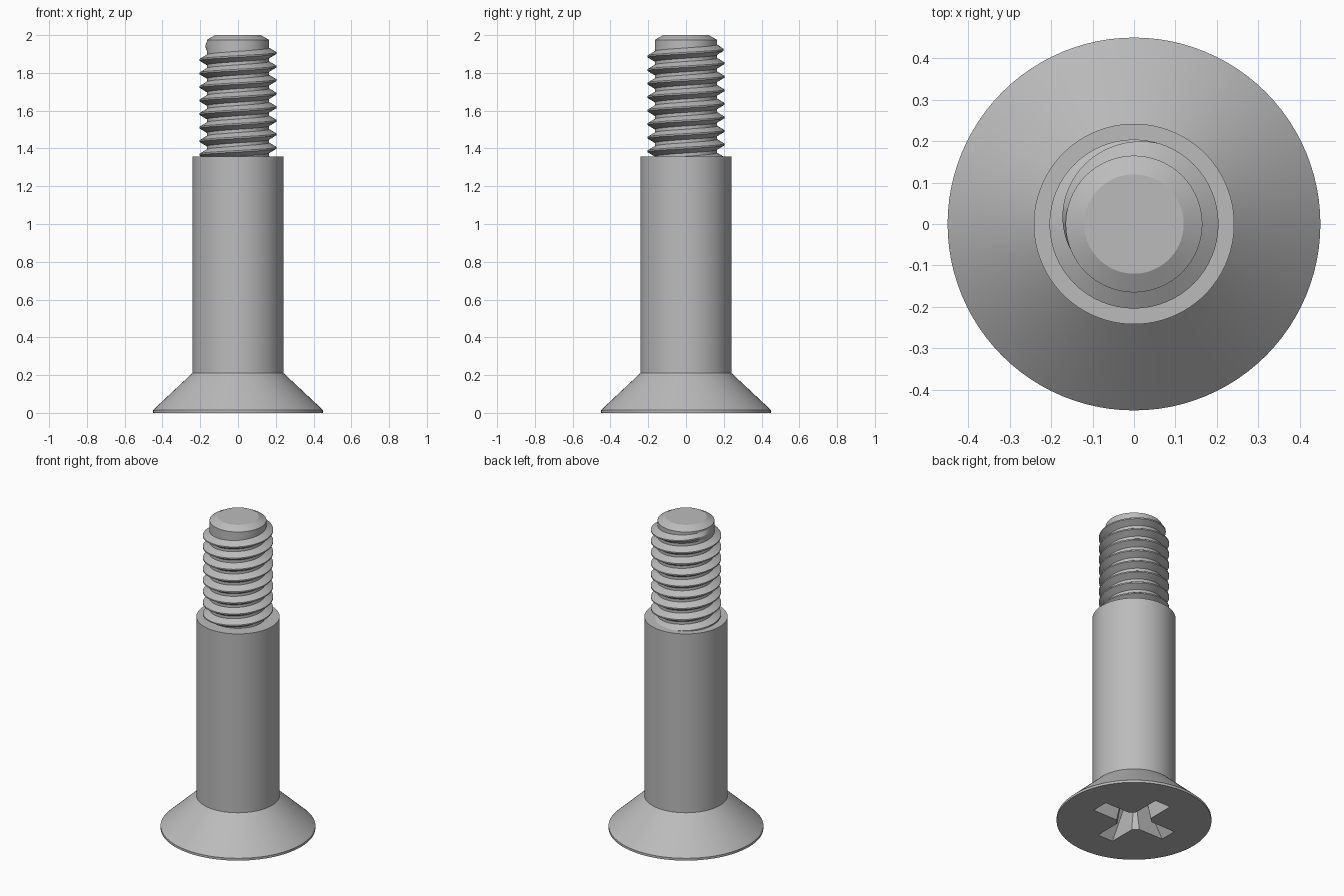
import bpy
import bmesh
from math import cos, sin, pi, tau, radians

if "Cube" in bpy.data.objects:
    bpy.data.objects.remove(bpy.data.objects["Cube"], do_unlink=True)

steel = bpy.data.materials.new("grey_steel")
steel.use_nodes = True
STEEL = (0.5, 0.5, 0.5, 1)
steel.diffuse_color = STEEL
steel.node_tree.nodes["Principled BSDF"].inputs["Base Color"].default_value = STEEL

SIDES = 96


def make_object(name, bm, smooth=True):
    bmesh.ops.recalc_face_normals(bm, faces=bm.faces)
    mesh = bpy.data.meshes.new(name)
    bm.to_mesh(mesh)
    bm.free()
    mesh.materials.append(steel)
    obj = bpy.data.objects.new(name, mesh)
    bpy.context.collection.objects.link(obj)
    if smooth:
        shade(obj)
    return obj


def shade(obj):
    bpy.ops.object.select_all(action="DESELECT")
    obj.select_set(True)
    bpy.context.view_layer.objects.active = obj
    bpy.ops.object.shade_smooth_by_angle(angle=radians(25))


def loft(bm, rings, closed=True):
    """Join a list of point rings with quads and cap both ends."""
    rows = [[bm.verts.new(p) for p in ring] for ring in rings]
    n = len(rows[0])
    for a, b in zip(rows, rows[1:]):
        for i in range(n):
            j = (i + 1) % n
            bm.faces.new((a[i], a[j], b[j], b[i]))
    bm.faces.new(rows[0][::-1])
    bm.faces.new(rows[-1])


def turned(name, profile, smooth=True):
    bm = bmesh.new()
    loft(bm, [[(r * cos(tau * i / SIDES), r * sin(tau * i / SIDES), z)
               for i in range(SIDES)] for r, z in profile])
    return make_object(name, bm, smooth)


# Countersunk head with shank, and the chamfered thread core
body = turned("head_and_shank",
              [(0.45, 0), (0.45, 0.015), (0.242, 0.21), (0.242, 1.357)], False)
turned("thread_core", [(0.165, 1.3), (0.165, 1.975), (0.12, 2.0)])

# Cross recess: two tapered arms and a tapered square centre


def recess_cutter(name, mouth, floor, depth, turn):
    bm = bmesh.new()
    rings = []
    for t in (-0.1, 1):
        hx, hy = (m + (f - m) * t for m, f in zip(mouth, floor))
        rings.append([(x * cos(turn) - y * sin(turn),
                       x * sin(turn) + y * cos(turn), depth * t)
                      for x, y in ((hx, hy), (-hx, hy), (-hx, -hy), (hx, -hy))])
    loft(bm, rings)
    cutter = make_object(name, bm, False)
    cutter.hide_render = True
    return cutter


cutters = [
    recess_cutter("recess_arm_x", (0.26, 0.055), (0.12, 0.042), 0.2, 0),
    recess_cutter("recess_arm_y", (0.26, 0.055), (0.12, 0.042), 0.2, pi / 2),
    recess_cutter("recess_centre", (0.1, 0.1), (0.06, 0.06), 0.21, pi / 4),
]
bpy.context.view_layer.objects.active = body
for cutter in cutters:
    cut = body.modifiers.new(cutter.name, "BOOLEAN")
    cut.operation = "DIFFERENCE"
    cut.solver = "EXACT"
    cut.object = cutter
    bpy.ops.object.modifier_apply(modifier=cut.name)
for cutter in cutters:
    bpy.data.objects.remove(cutter, do_unlink=True)
shade(body)

# Right-hand thread ridge, fading into the core at its upper end
PITCH, STEPS = 0.0717, 64
ROOT, CREST, SUNK = 0.164, 0.204, 0.15
CREST_Z = 1.905 - 8 * PITCH
START, END, FADE = -STEPS // 2, int(8.62 * STEPS), int(0.42 * STEPS)
bm = bmesh.new()
rings = []
for s in range(START, END + 1):
    a = tau * s / STEPS
    z = CREST_Z + PITCH * s / STEPS
    k = min(1, (END - s) / FADE)
    tip = ROOT - 0.004 + (CREST - ROOT + 0.004) * k
    section = ((SUNK, -0.028), (ROOT, -0.028), (tip, -0.004),
               (tip, 0.004), (ROOT, 0.028), (SUNK, 0.028))
    rings.append([(r * cos(a), r * sin(a), z + dz) for r, dz in section])
loft(bm, rings)
make_object("thread_ridge", bm)
